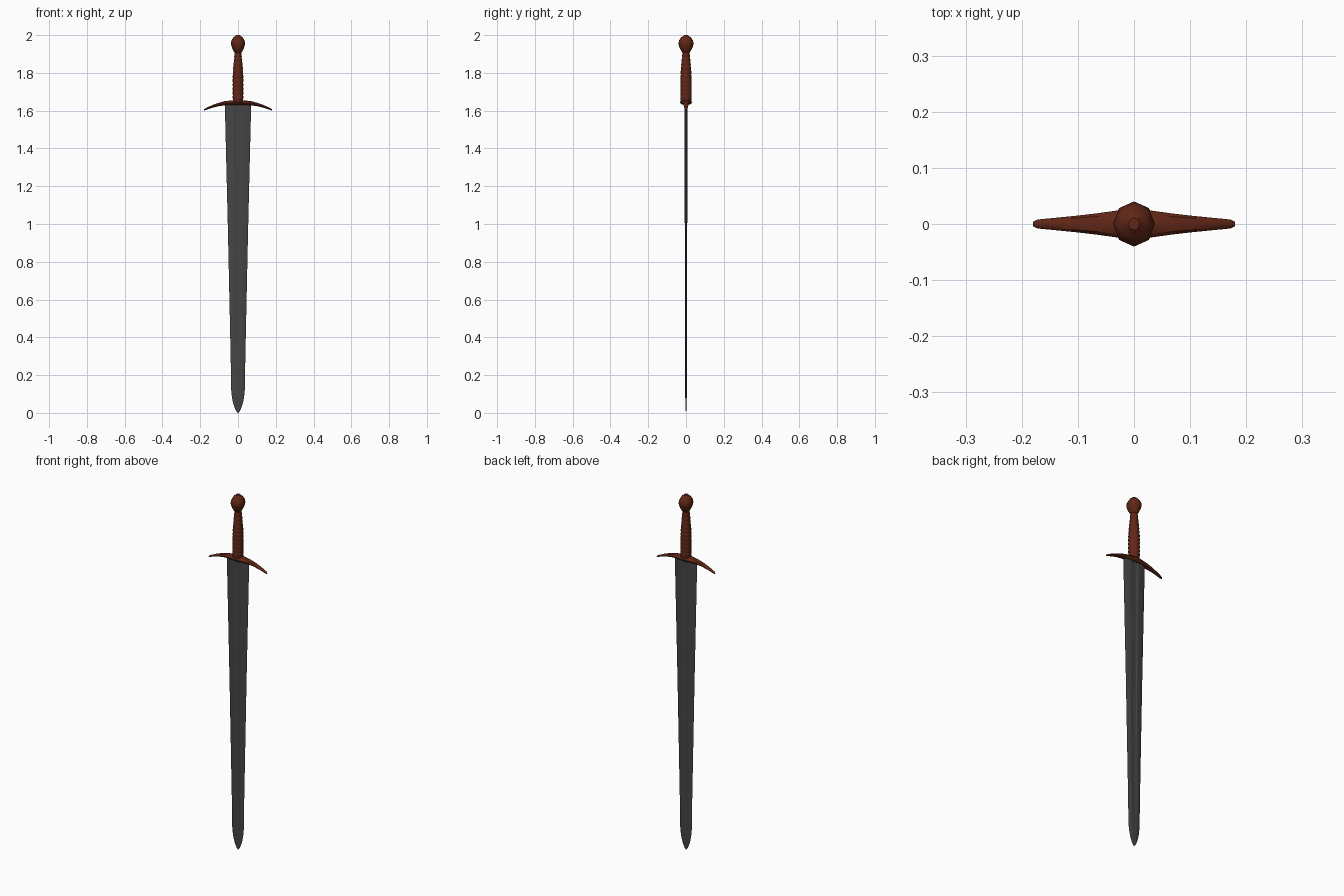
import bpy, bmesh, math

if "Cube" in bpy.data.objects:
    bpy.data.objects.remove(bpy.data.objects["Cube"])


def material(name, rgb):
    m = bpy.data.materials.new(name)
    m.diffuse_color = (*rgb, 1)
    m.use_nodes = True
    m.node_tree.nodes["Principled BSDF"].inputs["Base Color"].default_value = m.diffuse_color
    return m


STEEL = material("dark_steel", (0.06, 0.06, 0.06))
LEATHER = material("red_brown", (0.12, 0.02, 0.008))


def loft(name, rings, mat, angle):
    """Skin a list of equal-length point rings and cap both ends."""
    bm = bmesh.new()
    loops = [[bm.verts.new(p) for p in r] for r in rings]
    n = len(loops[0])
    for a, b in zip(loops, loops[1:]):
        for i in range(n):
            j = (i + 1) % n
            bm.faces.new((a[i], a[j], b[j], b[i]))
    bm.faces.new(loops[0])
    bm.faces.new(loops[-1])
    bmesh.ops.recalc_face_normals(bm, faces=bm.faces)
    me = bpy.data.meshes.new(name)
    bm.to_mesh(me)
    bm.free()
    ob = bpy.data.objects.new(name, me)
    bpy.context.collection.objects.link(ob)
    me.materials.append(mat)
    bpy.context.view_layer.objects.active = ob
    ob.select_set(True)
    bpy.ops.object.shade_smooth_by_angle(angle=math.radians(angle))
    ob.select_set(False)
    return ob


def octagon(rx, ry, z):
    return [(rx * math.cos(k * math.pi / 4), ry * math.sin(k * math.pi / 4), z)
            for k in range(8)]


# Blade: bevelled edges with a shallow fuller down both faces
def blade_ring(z, w, t, groove):
    half = [(w, 0), (w * 0.6, t), (w * 0.28, t), (w * 0.2, t - groove),
            (-w * 0.2, t - groove), (-w * 0.28, t), (-w * 0.6, t)]
    back = [(-x, -y) for x, y in half]
    return [(x, y, z) for x, y in half + back]


blade = [(1.645, 0.070, 0.008, 0.003), (0.95, 0.053, 0.0065, 0.0025),
         (0.30, 0.039, 0.005, 0.001), (0.12, 0.036, 0.0045, 0),
         (0.08, 0.032, 0.004, 0), (0.045, 0.024, 0.003, 0),
         (0.02, 0.015, 0.002, 0), (0.006, 0.007, 0.001, 0), (0, 0.001, 0.0005, 0)]
loft("blade", [blade_ring(*s) for s in blade], STEEL, 20)

# Crossguard: drooping tapered arms (x, centre z, half depth, half height)
arm = [(0.03, 1.642, 0.024, 0.013), (0.07, 1.639, 0.0185, 0.011),
       (0.105, 1.632, 0.0145, 0.009), (0.14, 1.621, 0.011, 0.007),
       (0.172, 1.608, 0.008, 0.005), (0.18, 1.604, 0.004, 0.003)]
stations = ([(-x, z, d, h) for x, z, d, h in reversed(arm)]
            + [(0, 1.643, 0.032, 0.014)] + arm)
guard = [[(x, a, z + b) for a, b, _ in octagon(d, h, 0)] for x, z, d, h in stations]
loft("crossguard", guard, LEATHER, 40)

# Grip: tapered handle with wrapped ridges
def grip_radius(z):
    t = max(0, (z - 1.76) / 0.15)
    return 0.028 - 0.011 * t ** 1.5


grip = [octagon(0.027, 0.029, 1.645)]
ridges = 11
for i in range(ridges):
    z = 1.66 + i * 0.022
    for dz, dr in ((0, -0.0015), (0.006, 0.0008), (0.016, 0.0008)):
        r = grip_radius(z + dz) + dr
        grip.append(octagon(r, r * 1.05, z + dz))
grip.append(octagon(0.016, 0.017, 1.915))
loft("grip", grip, LEATHER, 50)

# Pommel: eight-sided knob with a small flat top
pommel = [(1.903, 0.015), (1.915, 0.024), (1.935, 0.034), (1.955, 0.039),
          (1.972, 0.036), (1.989, 0.025), (1.996, 0.013), (2.0, 0.011)]
loft("pommel", [octagon(r * 0.96, r * 1.03, z) for z, r in pommel], LEATHER, 50)
